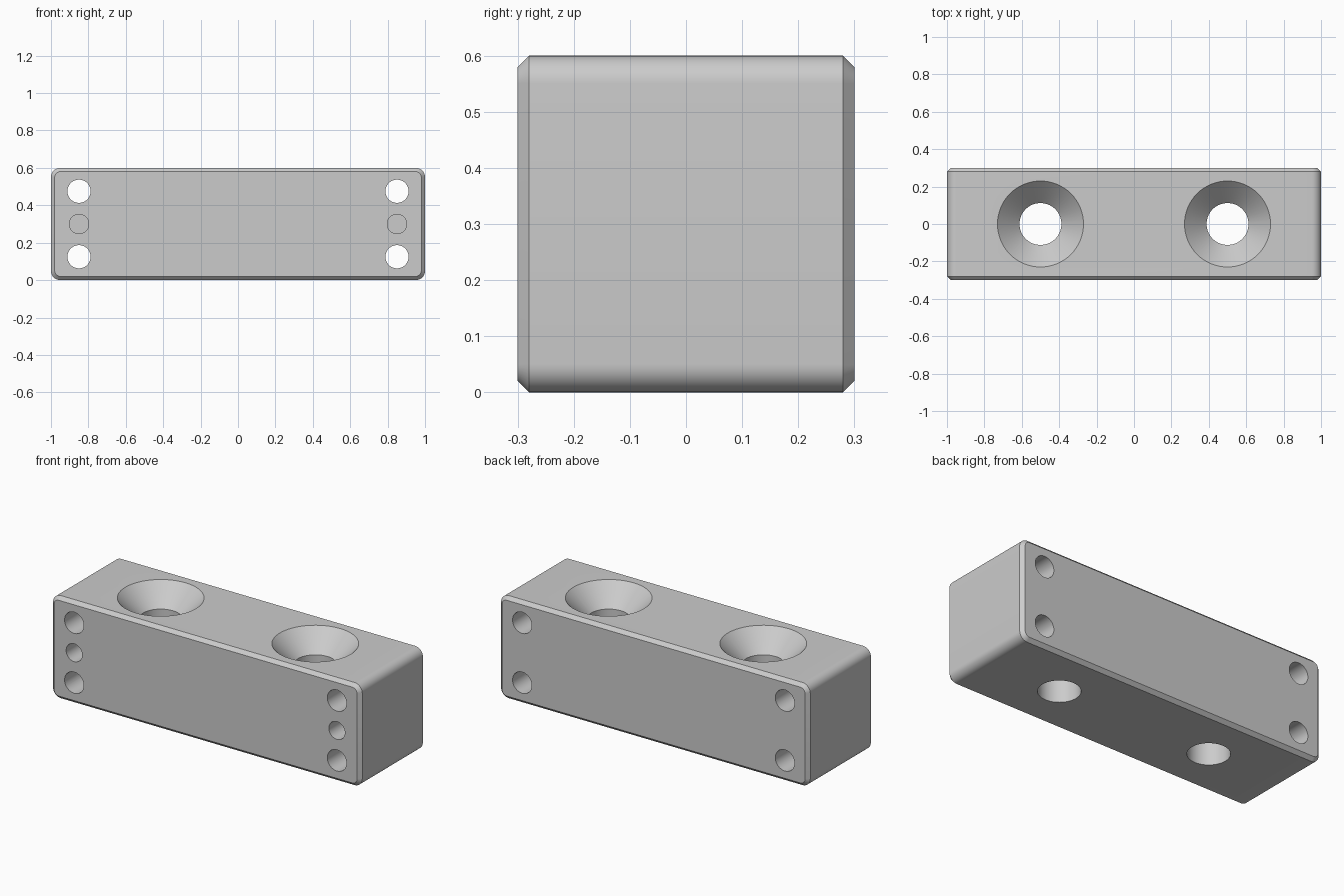
import bpy, bmesh, math
from mathutils import Matrix, Vector

cube = bpy.data.objects.get("Cube")
if cube:
    bpy.data.objects.remove(cube, do_unlink=True)

HALF_X, HALF_Y, HALF_Z = 1.0, 0.3, 0.3
ROUND, CHAMFER = 0.05, 0.02

grey = bpy.data.materials.new("plain grey")
grey.use_nodes = True
COLOUR = (0.6, 0.6, 0.6, 1)
grey.diffuse_color = COLOUR
grey.node_tree.nodes["Principled BSDF"].inputs["Base Color"].default_value = COLOUR


def make_object(name, bm):
    bmesh.ops.recalc_face_normals(bm, faces=bm.faces)
    mesh = bpy.data.meshes.new(name)
    bm.to_mesh(mesh)
    bm.free()
    obj = bpy.data.objects.new(name, mesh)
    bpy.context.collection.objects.link(obj)
    mesh.materials.append(grey)
    return obj


def loft(bm, rings):
    """Skin a closed solid through matching rings of points."""
    loops = [[bm.verts.new(p) for p in ring] for ring in rings]
    n = len(loops[0])
    for a, b in zip(loops, loops[1:]):
        for i in range(n):
            j = (i + 1) % n
            bm.faces.new((a[i], a[j], b[j], b[i]))
    bm.faces.new(loops[0])
    bm.faces.new(loops[-1])


def rounded_outline(y, inset, steps=10):
    """Rounded rectangle across the width and height, at depth y."""
    r = ROUND - inset
    points = []
    for corner, (sx, sz) in enumerate([(1, 1), (-1, 1), (-1, -1), (1, -1)]):
        for k in range(steps + 1):
            a = math.pi / 2 * (corner + k / steps)
            points.append((sx * (HALF_X - ROUND) + r * math.cos(a), y,
                           HALF_Z + sz * (HALF_Z - ROUND) + r * math.sin(a)))
    return points


def turned(bm, origin, along_y, profile, sides=64):
    """Turned solid from (radius, distance) pairs along z or y."""
    turn = Matrix.Rotation(-math.pi / 2 if along_y else 0, 3, 'X')
    rings = []
    for r, d in profile:
        ring = []
        for k in range(sides):
            a = 2 * math.pi * k / sides
            ring.append(Vector(origin) + turn @ Vector((r * math.cos(a), r * math.sin(a), d)))
        rings.append(ring)
    loft(bm, rings)


# Block with rounded long corners and chamfered front and back rims
bm = bmesh.new()
loft(bm, [rounded_outline(-HALF_Y, CHAMFER), rounded_outline(-HALF_Y + CHAMFER, 0),
          rounded_outline(HALF_Y - CHAMFER, 0), rounded_outline(HALF_Y, CHAMFER)])
block = make_object("drilled_block", bm)

# Drill shapes: countersunk bolt holes, through holes and shallow pin holes
bm = bmesh.new()
for side in (-1, 1):
    turned(bm, (side * 0.5, 0, 0), False,
           [(0.112, -0.1), (0.112, 0.482), (0.23, 0.6), (0.23, 0.7)])
    for z in (0.125, 0.475):
        turned(bm, (side * 0.85, 0, z), True, [(0.062, -0.4), (0.062, 0.4)])
    turned(bm, (side * 0.85, 0, 0.3), True, [(0.052, -0.4), (0.052, -0.05)])
drills = make_object("drill_cutters", bm)
drills.hide_render = True

# Cut the holes, then drop the cutters
cut = block.modifiers.new("holes", 'BOOLEAN')
cut.operation = 'DIFFERENCE'
cut.solver = 'EXACT'
cut.object = drills
bpy.ops.object.select_all(action='DESELECT')
bpy.context.view_layer.objects.active = block
block.select_set(True)
bpy.ops.object.modifier_apply(modifier=cut.name)
bpy.data.objects.remove(drills, do_unlink=True)
bpy.ops.object.shade_smooth_by_angle(angle=math.radians(30))
